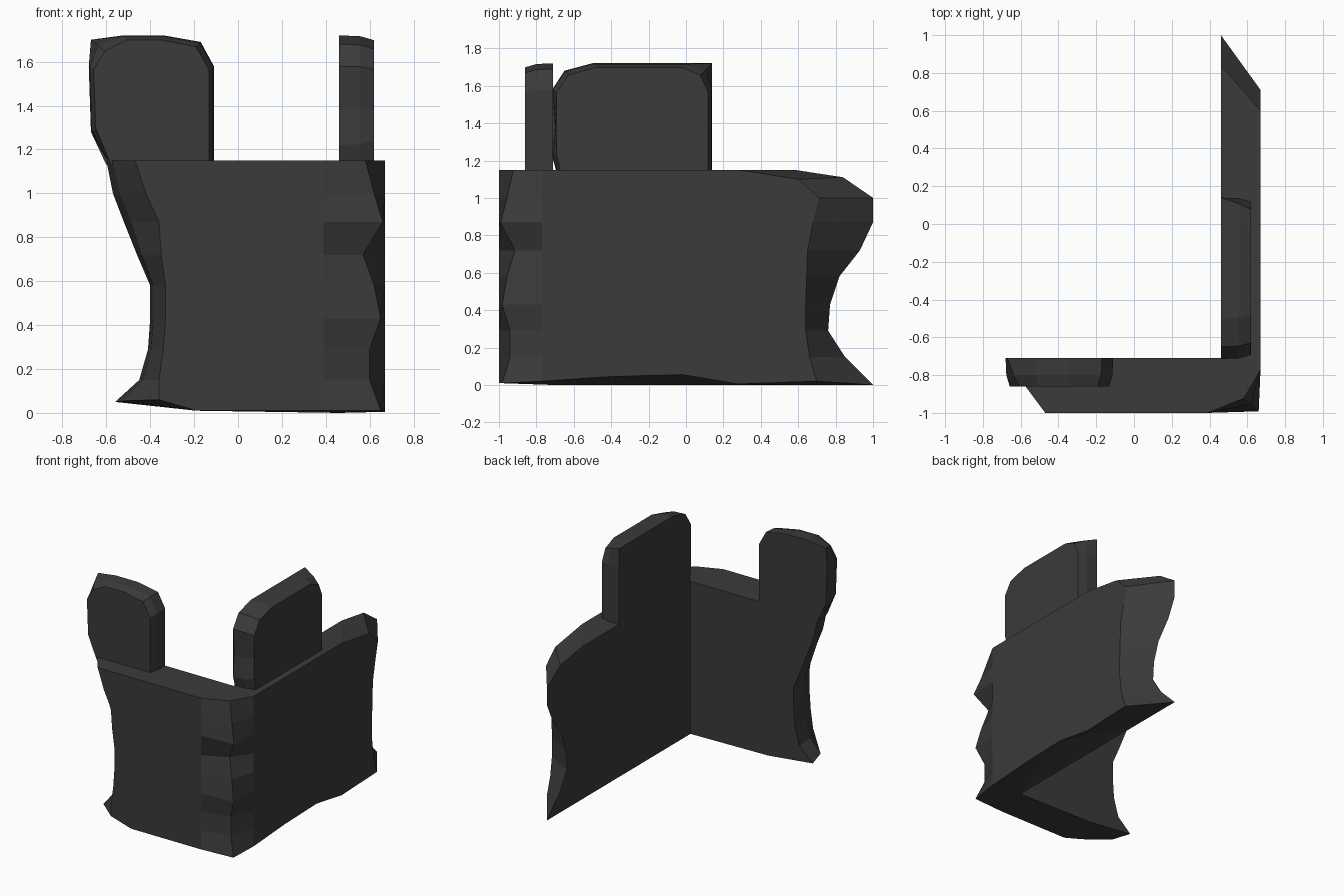
import bpy, bmesh
from mathutils import Vector

if "Cube" in bpy.data.objects:
    bpy.data.objects.remove(bpy.data.objects["Cube"])

stone = bpy.data.materials.new("dark_stone")
stone.diffuse_color = (0.043, 0.043, 0.043, 1)
stone.use_nodes = True
stone.node_tree.nodes["Principled BSDF"].inputs["Base Color"].default_value = stone.diffuse_color


def loft(name, rings):
    """Skin closed rings of equal length and cap both ends."""
    bm = bmesh.new()
    vs = [[bm.verts.new(p) for p in r] for r in rings]
    n = len(rings[0])
    for a, b in zip(vs, vs[1:]):
        for i in range(n):
            j = (i + 1) % n
            bm.faces.new((a[i], a[j], b[j], b[i]))
    caps = [bm.faces.new(vs[0]), bm.faces.new(vs[-1])]
    bmesh.ops.triangulate(bm, faces=caps)
    bmesh.ops.recalc_face_normals(bm, faces=bm.faces)
    me = bpy.data.meshes.new(name)
    bm.to_mesh(me)
    bm.free()
    me.materials.append(stone)
    ob = bpy.data.objects.new(name, me)
    bpy.context.collection.objects.link(ob)
    return ob


# L-shaped wall: per level z, broken left end (inner, outer), corner wear,
# broken rear end (outer, inner)
levels = [
    (0.00, -0.56, -0.36, 0.02, 0.70, 1.00),
    (0.15, -0.45, -0.36, 0.07, 0.66, 0.85),
    (0.29, -0.41, -0.34, 0.07, 0.64, 0.76),
    (0.43, -0.40, -0.33, 0.02, 0.64, 0.77),
    (0.58, -0.40, -0.33, 0.05, 0.645, 0.82),
    (0.72, -0.46, -0.35, 0.10, 0.65, 0.93),
    (0.87, -0.52, -0.36, 0.01, 0.68, 1.00),
    (1.00, -0.57, -0.42, 0.05, 0.71, 1.00),
    (1.15, -0.60, -0.47, 0.09, 0.60, 0.84),
]
# uneven heights of the lowest and highest ring
foot = [.05, .055, .06, .01, .01, .01, .02, .045, .055, .005, .02, 0, 0, 0, .01]
top = [1.15, 1.15, 1.15, 1.15, 1.15, 1.15, 1.15, 1.15, 1.15, 1.15, 1.10,
       1.11, 1.15, 1.15, 1.15]
rings = []
for k, (z, xi, xo, wear, yo, yi) in enumerate(levels):
    plan = [(xi, -0.71), (xi * 0.8 + xo * 0.2, -0.86), (xo, -1), (-0.19, -1),
            (0.39, -1), (0.67 - wear, -1 + 0.85 * wear), (0.67, -0.77),
            (0.67, -0.4), (0.67, -0.02), (0.67, 0.28), (0.67, yo),
            (0.46, yi), (0.46, 0.58), (0.46, -0.71), (-0.19, -0.71)]
    zs = foot if k == 0 else top if k == len(levels) - 1 else [z] * len(plan)
    rings.append([(x, y, h) for (x, y), h in zip(plan, zs)])
loft("corner_wall", rings)


# Merlons: flat inner face, worn outer face, one sharp inner top corner
def merlon(name, profile, sharp, place):
    pts = [Vector(p) for p in profile]
    c = (Vector((min(p.x for p in pts), 1.43)) +
         Vector((max(p.x for p in pts), 1.43))) / 2
    n = len(pts)

    def ring(depth, inset, pull):
        out = []
        for i, p in enumerate(pts):
            q = p.copy()
            if i == sharp:
                q = q.lerp((pts[i - 1] + pts[(i + 1) % n]) / 2, pull)
            d = c - q
            q.x += inset * max(-1, min(1, d.x / 0.2))
            if q.y > 1.16:
                q.y += inset * max(-1, min(1, d.y / 0.2))
            out.append(place(q.x, depth, q.y))
        return out

    loft(name, [ring(0, 0, 0), ring(0.6, 0.004, 0.4), ring(1, 0.022, 0.6)])


merlon("front_merlon",
       [(-0.60, 1.13), (-0.60, 1.16), (-0.67, 1.28), (-0.68, 1.58), (-0.67, 1.70),
        (-0.52, 1.72), (-0.34, 1.72), (-0.17, 1.69), (-0.11, 1.58),
        (-0.11, 1.20), (-0.11, 1.13)],
       4, lambda u, d, z: (u, -0.71 - 0.15 * d, z))
merlon("side_merlon",
       [(0.14, 1.13), (0.14, 1.20), (0.14, 1.58), (0.14, 1.72), (0.0, 1.72),
        (-0.50, 1.72), (-0.65, 1.68), (-0.715, 1.58), (-0.70, 1.38),
        (-0.715, 1.22), (-0.69, 1.13)],
       3, lambda u, d, z: (0.46 + 0.16 * d, u, z))
